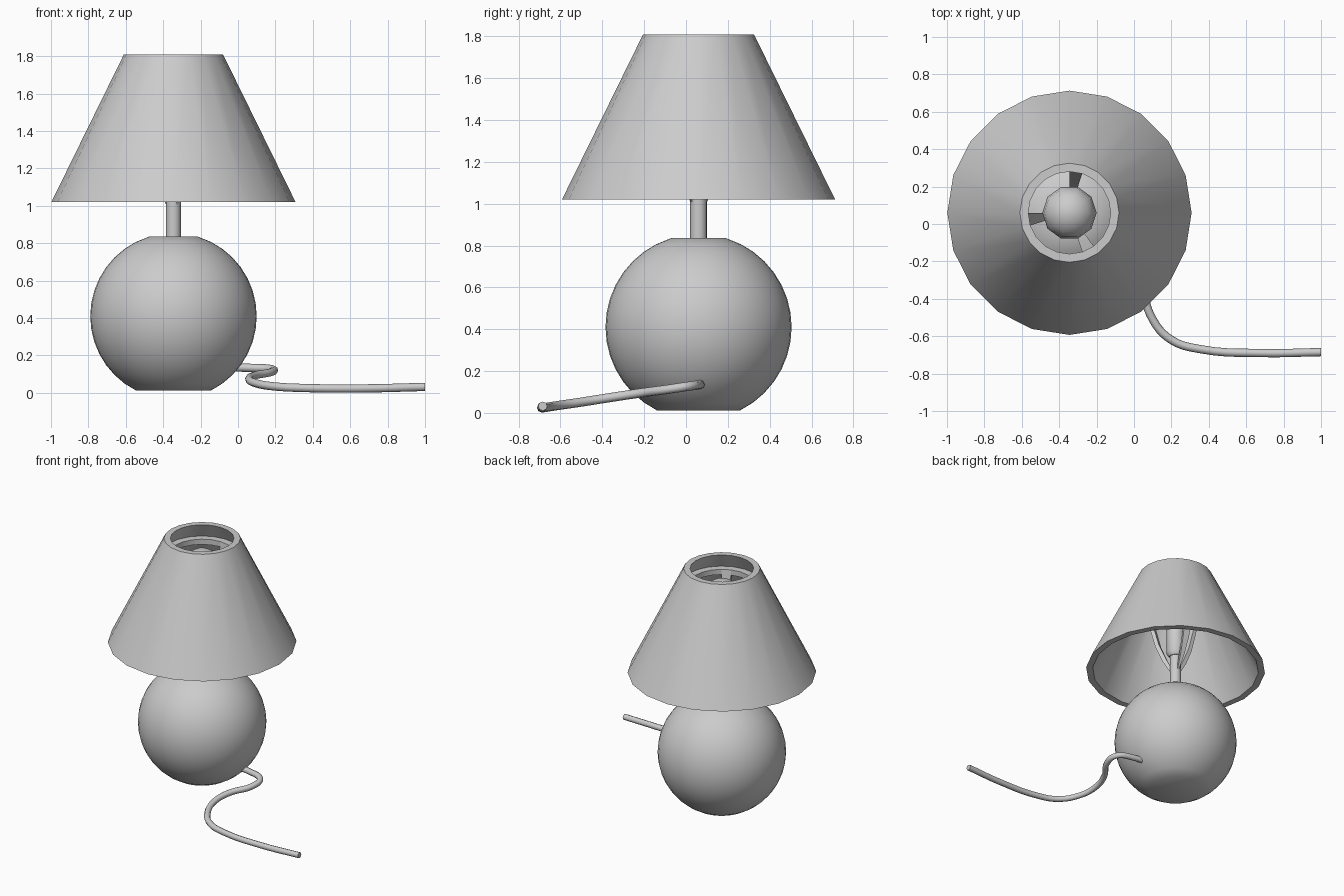
import bpy, bmesh
from math import cos, sin, sqrt, radians, tau, pi

if "Cube" in bpy.data.objects:
    bpy.data.objects.remove(bpy.data.objects["Cube"])

CX, CY = -0.345, 0.06      # lamp axis


def finish(ob, angle=40):
    bpy.ops.object.select_all(action='DESELECT')
    ob.select_set(True)
    bpy.context.view_layer.objects.active = ob
    bpy.ops.object.shade_smooth_by_angle(angle=radians(angle))


def turn(name, profile, segs, closed=False, first=0, count=None):
    """Revolve (r, z) points round the lamp axis; closed profiles make rings.
    With count, only that many segments are made and the ends are capped."""
    bm = bmesh.new()
    full = count is None
    cols = segs if full else count + 1
    grid = []
    for i in range(cols):
        a = tau * (i + first) / segs
        grid.append([bm.verts.new((r * cos(a), r * sin(a), z)) for r, z in profile])
    n = len(profile)
    for i in range(cols if full else cols - 1):
        p, q = grid[i], grid[(i + 1) % cols]
        for j in range(n if closed else n - 1):
            k = (j + 1) % n
            bm.faces.new((p[j], q[j], q[k], p[k]))
    if not full:
        bm.faces.new(grid[0])
        bm.faces.new(grid[-1])
    elif not closed:
        bm.faces.new([c[0] for c in grid])
        bm.faces.new([c[-1] for c in grid])
    bmesh.ops.recalc_face_normals(bm, faces=bm.faces)
    me = bpy.data.meshes.new(name)
    bm.to_mesh(me)
    bm.free()
    ob = bpy.data.objects.new(name, me)
    ob.location = (CX, CY, 0)
    bpy.context.collection.objects.link(ob)
    finish(ob)
    return ob


# Ball base, cut flat at the bottom and top
R, ZC, Z0, Z1 = 0.445, 0.41, 0.012, 0.835
ball = [(sqrt(R * R - (Z0 - ZC) ** 2), Z0)]
for i in range(1, 20):
    a = -pi / 2 + pi * i / 20
    z = ZC + R * sin(a)
    if Z0 + 0.01 < z < Z1 - 0.01:
        ball.append((R * cos(a), z))
ball.append((sqrt(R * R - (Z1 - ZC) ** 2), Z1))
turn("ball_base", ball, 40)

# Stem, bulb socket and bulb
turn("stem", [(0.04, 0.8), (0.04, 1.17)], 16)
turn("bulb_socket", [(0.045, 1.13), (0.066, 1.16), (0.066, 1.36)], 16)
turn("bulb", [(0.055, 1.34), (0.06, 1.40), (0.1, 1.47), (0.137, 1.53), (0.145, 1.58),
              (0.135, 1.635), (0.105, 1.68), (0.057, 1.712), (0.012, 1.72)], 10)

# Hollow lamp shade
turn("lamp_shade", [(0.653, 1.02), (0.265, 1.81), (0.22, 1.81), (0.605, 1.02)], 20, closed=True)

# Shade carrier ring and its three curved arms
turn("carrier_ring", [(0.22, 1.66), (0.285, 1.66), (0.28, 1.70), (0.22, 1.70)], 20, closed=True)
inner = [(0.03, 1.04), (0.075, 1.13), (0.125, 1.25), (0.165, 1.40), (0.195, 1.55), (0.22, 1.70)]
outer = [(0.25, 1.66), (0.222, 1.54), (0.192, 1.39), (0.152, 1.235), (0.1, 1.11), (0.035, 1.0)]
for i, first in enumerate((4, 10, 16)):
    turn(f"carrier_arm_{i + 1}", inner + outer, 20, closed=True, first=first, count=1)

# Power cord snaking out from the base
path = [(-0.1, 0.07, 0.136), (0.06, 0.06, 0.134), (0.18, 0.01, 0.127), (0.18, -0.09, 0.112),
        (0.09, -0.23, 0.093), (0.06, -0.37, 0.072), (0.1, -0.51, 0.05), (0.2, -0.62, 0.034),
        (0.36, -0.67, 0.026), (0.68, -0.69, 0.024), (1.0, -0.685, 0.032)]
cu = bpy.data.curves.new("power_cord", 'CURVE')
cu.dimensions = '3D'
cu.bevel_depth = 0.022
cu.bevel_resolution = 2
cu.resolution_u = 5
cu.use_fill_caps = True
sp = cu.splines.new('BEZIER')
sp.bezier_points.add(len(path) - 1)
for bp, co in zip(sp.bezier_points, path):
    bp.co = co
    bp.handle_left_type = bp.handle_right_type = 'AUTO'
cord = bpy.data.objects.new("power_cord", cu)
bpy.context.collection.objects.link(cord)
bpy.ops.object.select_all(action='DESELECT')
cord.select_set(True)
bpy.context.view_layer.objects.active = cord
bpy.ops.object.convert(target='MESH')
finish(bpy.context.view_layer.objects.active, 60)
